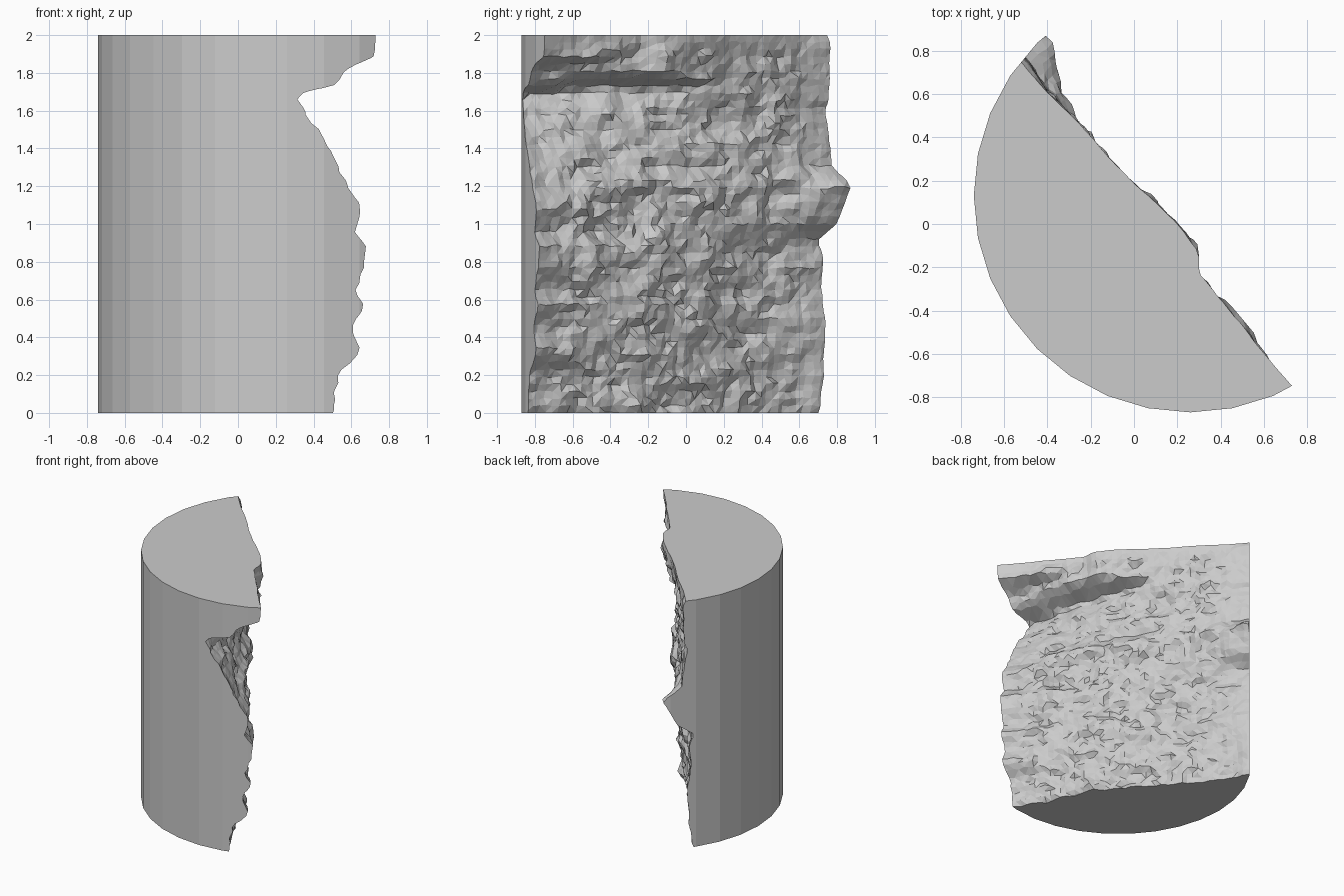
import bpy, bmesh, math, random
from mathutils import Vector, noise

cube = bpy.data.objects.get("Cube")
if cube:
    bpy.data.objects.remove(cube, do_unlink=True)
random.seed(4)

AXIS = Vector((0.26, 0.13, 0))
ALONG = Vector((0.643, -0.766, 0)).normalized()   # runs from back to front along the break
OUT = Vector((0.766, 0.643, 0)).normalized()      # faces out of the break
OFFSET = AXIS.dot(OUT)


def curve(points, t):
    """Piecewise linear lookup."""
    if t <= points[0][0]:
        return points[0][1]
    for (a, p), (b, q) in zip(points, points[1:]):
        if t <= b:
            return p + (q - p) * (t - a) / (b - a)
    return points[-1][1]


def clamp(v):
    return max(0.0, min(1.0, v))


# Height of the broken face at its back edge, front edge, middle and across the top
BACK = [(0, .02), (.2, .055), (.5, .07), (.7, .045), (.85, .055), (.91, .01), (.94, .05),
        (1.0, .145), (1.2, .255), (1.3, .12), (1.6, .07), (1.65, .09), (1.95, .105), (2, .08)]
FRONT = [(0, -.158), (.2, -.12), (.33, -.01), (.45, -.06), (.57, .01), (.65, -.04), (.75, 0),
         (.87, .03), (.95, -.04), (1.1, 0), (1.2, -.08), (1.4, -.176), (1.55, -.247),
         (1.685, -.335), (1.74, -.14), (1.83, -.08), (1.87, .064), (2, .077)]
MIDDLE = [(0, -.02), (.3, .015), (.7, .045), (1.2, .06), (1.65, .075)]
TOP = [(-.97, .08), (-.21, .122), (.06, .153), (.225, .146), (.3, .082), (.97, .08)]
# How far the front edge shape reaches into the face at each height
REACH = [(0, .25), (.9, .2), (1.25, -.25), (1.74, -.4), (1.8, .35)]


def patch(s, z, s0, s1, z0, z1, soft=0.05):
    """One inside a soft-edged rectangle, zero outside."""
    return (clamp((s - s0) / soft) * clamp((s1 - s) / soft)
            * clamp((z - z0) / soft) * clamp((z1 - z) / soft))


def rock_height(s, z):
    top = curve(TOP, s)
    back = clamp((-s - .62) / .34)
    reach = curve(REACH, z)
    front = clamp((s - reach) / (.82 - reach)) ** 1.15
    # the middle leans in towards the base and meets the top outline
    rise = clamp((z - 1.65) / .25)
    mid = rise * top + (1 - rise) * curve(MIDDLE, z)
    # lower back slab sits deeper than the rest
    mid -= .035 * clamp((-.15 - s) / .3) * clamp((.93 - z) / .08) * clamp(z / .3)
    # the long overhang dips and rises as it crosses the face
    ledge_z = z - .04 * math.sin(clamp((.8 - s) / 1.2) * math.pi) * clamp(z - .8)
    h = back * curve(BACK, z) + (1 - back) * (front * curve(FRONT, ledge_z) + (1 - front) * mid)
    # sloping bulge below the middle ledge, and recessed slabs
    bulge = clamp((z - .92) / .27) * clamp((1.3 - z) / .06)
    h += .04 * bulge * clamp((.05 - s) / .2) * (1 - back)
    h += .03 * patch(s, z, -.1, .65, 1.16, 1.28, .05)
    h -= .045 * patch(s, z, .2, .62, .9, 1.17)
    h -= .03 * patch(s, z, -.38, -.08, 1.42, 1.66)
    # layered roughness, calmer at the outline
    calm = .35 + .65 * clamp((.95 - abs(s)) / .2)
    calm *= .15 + .85 * clamp((2 - z) / .12)
    rough = .034 * noise.noise(Vector((s * 4, z * 8, 1.7)))
    rough += .03 * noise.noise(Vector((s * 9, z * 15, 6.1)))
    rough += random.uniform(-.009, .009)
    h += calm * rough
    return min(h, top + .02 + .2 * back)


# Cutter: a rough sheet closed into a block
COLS, ROWS = 58, 54
STEP_S, STEP_Z = 2.3 / COLS, 2.08 / ROWS
bm = bmesh.new()
grid = []
for j in range(ROWS + 1):
    row = []
    for i in range(COLS + 1):
        inner = 0 < i < COLS and 0 < j < ROWS
        s = -1.15 + i * STEP_S + (random.uniform(-.007, .007) if inner else 0)
        z = -.04 + j * STEP_Z + (random.uniform(-.007, .007) if inner else 0)
        p = AXIS + ALONG * s + OUT * (rock_height(s, z) - OFFSET)
        row.append(bm.verts.new((p.x, p.y, z)))
    grid.append(row)
for a, b in zip(grid, grid[1:]):
    for i in range(COLS):
        bm.faces.new((a[i], a[i + 1], b[i + 1], b[i]))
bmesh.ops.triangulate(bm, faces=bm.faces[:])
rim = [e for e in bm.edges if e.is_boundary]
side = bmesh.ops.extrude_edge_only(bm, edges=rim)["geom"]
for v in side:
    if isinstance(v, bmesh.types.BMVert):
        v.co += OUT * (1.7 - v.co.dot(OUT))
bmesh.ops.holes_fill(bm, edges=[e for e in bm.edges if e.is_boundary], sides=0)
bmesh.ops.recalc_face_normals(bm, faces=bm.faces[:])
cut_mesh = bpy.data.meshes.new("break_cutter")
bm.to_mesh(cut_mesh)
bm.free()
cutter = bpy.data.objects.new("break_cutter", cut_mesh)
cutter.hide_render = True
bpy.context.collection.objects.link(cutter)

# Stone column
bm = bmesh.new()
bmesh.ops.create_cone(bm, cap_ends=True, segments=32, radius1=1, radius2=1, depth=2)
bmesh.ops.translate(bm, verts=bm.verts[:], vec=AXIS + Vector((0, 0, 1)))
mesh = bpy.data.meshes.new("broken_column")
bm.to_mesh(mesh)
bm.free()
column = bpy.data.objects.new("broken_column", mesh)
bpy.context.collection.objects.link(column)

# Split the column along the break, then drop the cutter
mod = column.modifiers.new("break", "BOOLEAN")
mod.operation = "DIFFERENCE"
mod.solver = "EXACT"
mod.object = cutter
bpy.context.view_layer.update()
deps = bpy.context.evaluated_depsgraph_get()
result = bpy.data.meshes.new_from_object(column.evaluated_get(deps))
column.modifiers.clear()
column.data = result
bpy.data.objects.remove(cutter, do_unlink=True)

# Grey stone
stone = bpy.data.materials.new("grey_stone")
stone.use_nodes = True
grey = (0.6, 0.6, 0.6, 1)
stone.diffuse_color = grey
stone.node_tree.nodes["Principled BSDF"].inputs["Base Color"].default_value = grey
result.materials.clear()
result.materials.append(stone)
for face in result.polygons:
    face.material_index = 0
    face.use_smooth = False
